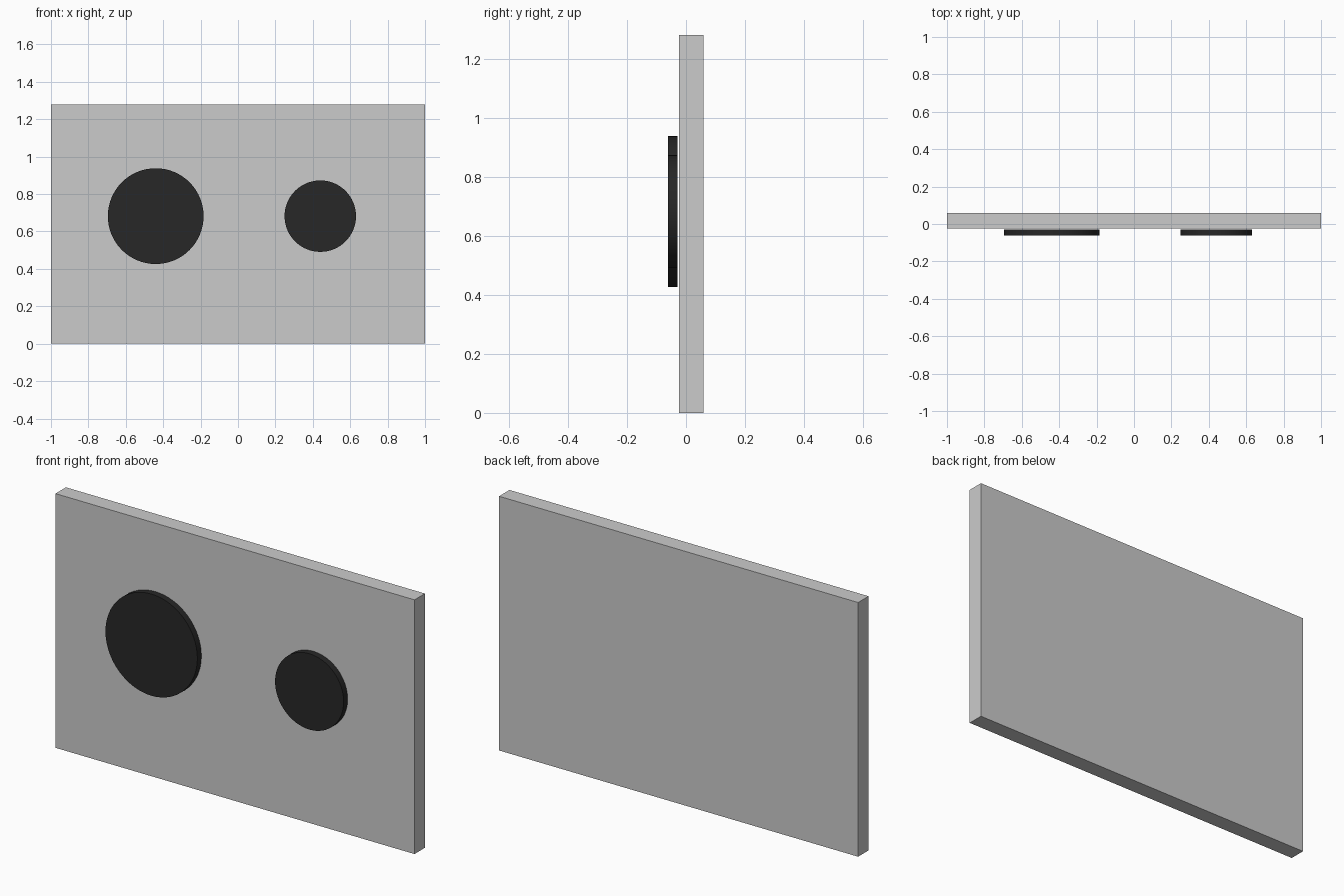
import bpy
import math

if "Cube" in bpy.data.objects:
    bpy.data.objects.remove(bpy.data.objects["Cube"])

black = bpy.data.materials.new("black")
black.diffuse_color = (0.02, 0.02, 0.02, 1)
black.use_nodes = True
black.node_tree.nodes["Principled BSDF"].inputs["Base Color"].default_value = black.diffuse_color

# Upright rectangular panel
bpy.ops.mesh.primitive_cube_add(size=1, location=(0, 0.0175, 0.64))
panel = bpy.context.object
panel.name = "panel"
panel.dimensions = (2.0, 0.083, 1.28)
bpy.ops.object.transform_apply(location=False, rotation=False, scale=True)


def add_disc(name, x, radius):
    """Flat round disc standing just proud of the panel's front face."""
    bpy.ops.mesh.primitive_cylinder_add(
        vertices=64, radius=radius, depth=0.032,
        location=(x, -0.0445, 0.682), rotation=(math.pi / 2, 0, 0))
    disc = bpy.context.object
    disc.name = name
    disc.data.materials.append(black)
    bpy.ops.object.shade_smooth_by_angle(angle=math.radians(30))


# Large and small discs on the front
add_disc("large_disc", -0.44, 0.256)
add_disc("small_disc", 0.44, 0.191)
